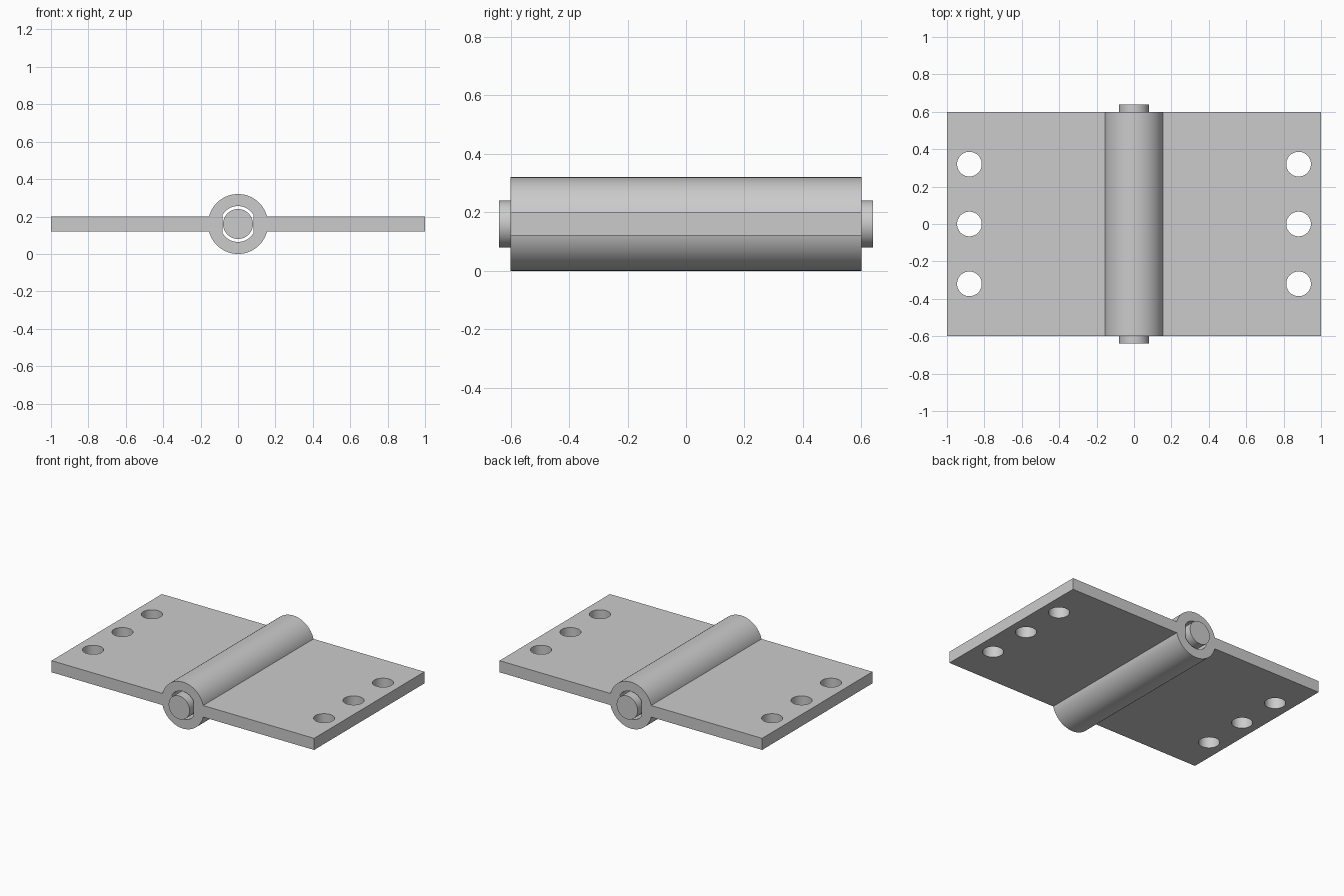
import bpy, bmesh, math
from mathutils import Matrix, Vector

if "Cube" in bpy.data.objects:
    bpy.data.objects.remove(bpy.data.objects["Cube"])

AXIS = 0.16          # height of the hinge axis
HALF = 0.6           # half length of the leaves
THICK = 0.04         # half thickness of the leaves
BARREL, BORE, PIN = 0.16, 0.096, 0.08

steel = bpy.data.materials.new("grey steel")
steel.use_nodes = True
grey = (0.6, 0.6, 0.6, 1)
steel.diffuse_color = grey
steel.node_tree.nodes["Principled BSDF"].inputs["Base Color"].default_value = grey


def prism(name, points, depth, along_z=False):
    """Extrude a 2D outline symmetrically along y, or along z."""
    bm = bmesh.new()
    if along_z:
        base, move = [(a, b, AXIS - depth) for a, b in points], (0, 0, 2 * depth)
    else:
        base, move = [(a, -depth, AXIS + b) for a, b in points], (0, 2 * depth, 0)
    face = bm.faces.new([bm.verts.new(p) for p in base])
    ext = bmesh.ops.extrude_face_region(bm, geom=[face], use_keep_orig=True)
    verts = [v for v in ext["geom"] if isinstance(v, bmesh.types.BMVert)]
    bmesh.ops.translate(bm, verts=verts, vec=move)
    bmesh.ops.recalc_face_normals(bm, faces=bm.faces)
    mesh = bpy.data.meshes.new(name)
    bm.to_mesh(mesh)
    bm.free()
    mesh.materials.append(steel)
    ob = bpy.data.objects.new(name, mesh)
    bpy.context.collection.objects.link(ob)
    return ob


def arc(r, start, end, n=48):
    return [(r * math.cos(start + (end - start) * i / n),
             r * math.sin(start + (end - start) * i / n)) for i in range(n + 1)]


def circle(r, x=0, y=0, n=64):
    return [(x + a, y + b) for a, b in arc(r, 0, math.tau, n)[:-1]]


def smooth(ob):
    bpy.ops.object.select_all(action='DESELECT')
    ob.select_set(True)
    bpy.context.view_layer.objects.active = ob
    bpy.ops.object.shade_smooth_by_angle(angle=math.radians(30))


# Both leaves and the barrel share one outline
join = math.asin(THICK / BARREL)
upper = [(1, THICK)] + arc(BARREL, join, math.pi - join) + [(-1, THICK)]
lower = [(-x, -z) for x, z in upper]
body = prism("hinge_leaves_and_barrel", upper + lower, HALF)

# Bore with its sides closed by the ends of the leaves
limit = 0.083
t = math.acos(limit / BORE)
top_arc = arc(BORE, t, math.pi - t)
cutters = [prism("bore_cutter", top_arc + [(-x, -z) for x, z in top_arc], HALF + 0.1)]

# Screw holes
for x in (-0.88, 0.88):
    for y in (-0.32, 0, 0.32):
        cutters.append(prism("screw_hole_cutter", circle(0.066, x, y), 0.2, True))

for cutter in cutters:
    mod = body.modifiers.new("cut", 'BOOLEAN')
    mod.operation = 'DIFFERENCE'
    mod.solver = 'EXACT'
    mod.object = cutter
bpy.ops.object.select_all(action='DESELECT')
body.select_set(True)
bpy.context.view_layer.objects.active = body
bpy.ops.object.convert(target='MESH')
for cutter in cutters:
    bpy.data.objects.remove(cutter)
smooth(body)

# Pin sticking out of both ends of the barrel
smooth(prism("hinge_pin", circle(PIN), 0.64))
